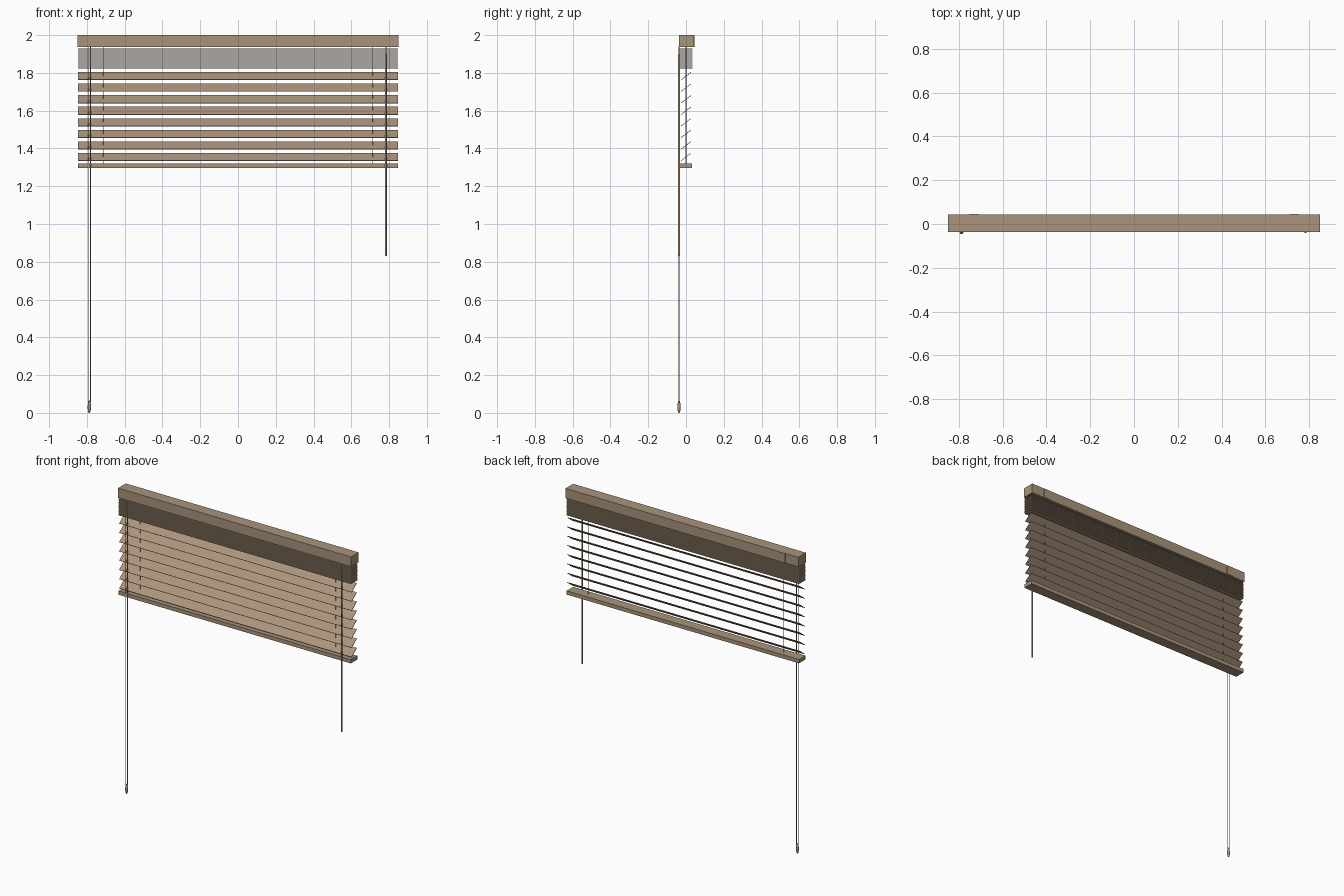
import bpy, bmesh, math
from mathutils import Matrix, Vector

if "Cube" in bpy.data.objects:
    bpy.data.objects.remove(bpy.data.objects["Cube"])


def material(name, rgb):
    m = bpy.data.materials.new(name)
    m.diffuse_color = (*rgb, 1)
    m.use_nodes = True
    m.node_tree.nodes["Principled BSDF"].inputs["Base Color"].default_value = m.diffuse_color
    return m


wood = material("tan_wood", (0.40, 0.295, 0.20))
grey = material("grey_cord", (0.36, 0.34, 0.31))


def finish(bm, name, mat):
    bmesh.ops.recalc_face_normals(bm, faces=bm.faces)
    me = bpy.data.meshes.new(name)
    bm.to_mesh(me)
    bm.free()
    me.materials.append(mat)
    ob = bpy.data.objects.new(name, me)
    bpy.context.collection.objects.link(ob)
    return ob


def box(name, centre, size, mat, tilt=0.0):
    bm = bmesh.new()
    m = (Matrix.Translation(centre) @ Matrix.Rotation(tilt, 4, 'X')
         @ Matrix.Diagonal((*size, 1)))
    bmesh.ops.create_cube(bm, size=1, matrix=m)
    return finish(bm, name, mat)


def lathe(name, x, y, profile, mat, sides=12):
    """Round part around a vertical axis; profile is (radius, z)."""
    bm = bmesh.new()
    rings = [[bm.verts.new((x + r * math.cos(a), y + r * math.sin(a), z))
              for a in (2 * math.pi * i / sides for i in range(sides))]
             for r, z in profile]
    for lo, hi in zip(rings, rings[1:]):
        for i in range(sides):
            j = (i + 1) % sides
            bm.faces.new((lo[i], lo[j], hi[j], hi[i])).smooth = True
    bm.faces.new(rings[0])
    bm.faces.new(rings[-1])
    return finish(bm, name, mat)


def rod(name, x, y, z0, z1, r, mat, sides=8):
    return lathe(name, x, y, [(r, z0), (r, z1)], mat, sides)


# Headrail and bottom rail
box("headrail", (0, 0.003, 1.968), (1.70, 0.079, 0.064), wood)
box("bottom_rail", (0, -0.001, 1.309), (1.696, 0.068, 0.025), wood)

# Wall brackets on the back of the headrail
for s in (-1, 1):
    box("wall_bracket", (s * 0.732, 0.0435, 1.968), (0.044, 0.004, 0.062), wood)

# Gathered slats under the headrail
for i in range(19):
    box("stacked_slat", (0, 0, 1.821 + i * 0.0059), (1.696, 0.067, 0.003), wood)

# Open tilted slats, rear edge up
for i in range(8):
    box("tilted_slat", (0, 0, 1.355 + i * 0.0611), (1.696, 0.067, 0.003),
        wood, math.radians(37))

# Lift cords through the slats
for s in (-1, 1):
    rod("lift_cord", s * 0.713, 0, 1.31, 1.94, 0.002, grey)

# Pull cords and tassel
for s in (-1, 1):
    rod("pull_cord", -0.787 + s * 0.006, -0.037, 0.055, 1.94, 0.002, grey)
lathe("cord_tassel", -0.787, -0.037,
      [(0.003, 0), (0.006, 0.006), (0.0085, 0.022), (0.009, 0.034),
       (0.007, 0.05), (0.004, 0.062), (0.002, 0.066)], wood)

# Tilt wand
rod("tilt_wand", 0.783, -0.037, 0.83, 1.90, 0.0055, wood, 8)
rod("wand_hook", 0.783, -0.037, 1.90, 1.94, 0.003, grey)
